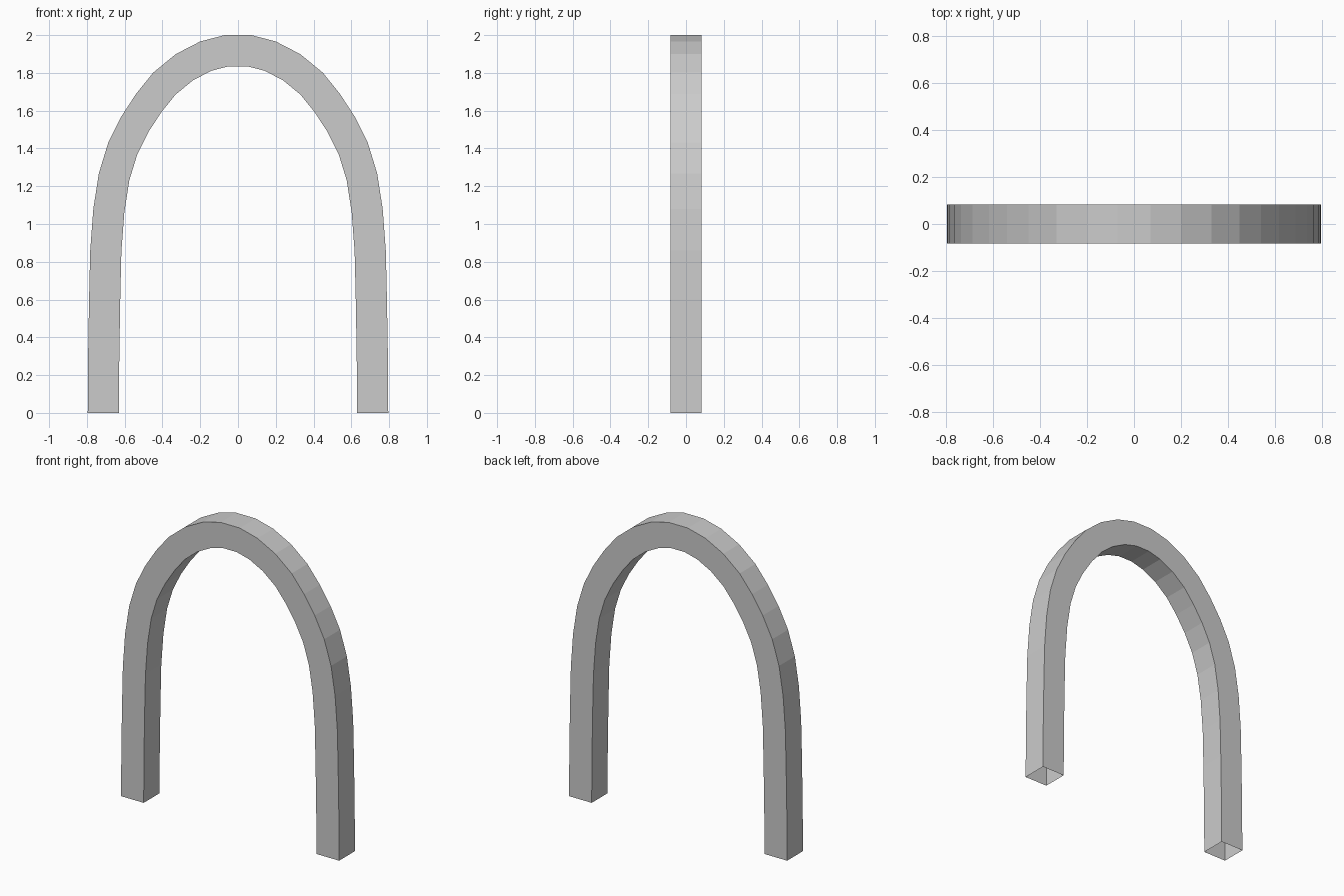
import bpy, bmesh
from mathutils import Vector

if "Cube" in bpy.data.objects:
    bpy.data.objects.remove(bpy.data.objects["Cube"])

HALF = 0.0825  # half the side of the square section

# Centre line of the right half, from the foot up to the crown
half = [(.713, 0), (.711, .3), (.706, .6), (.70, .855), (.684, 1.07),
        (.656, 1.25), (.61, 1.40), (.546, 1.528), (.473, 1.64),
        (.39, 1.743), (.284, 1.83), (.17, 1.889), (.06, 1.9175)]
path = [Vector(p) for p in half + [(-x, z) for x, z in reversed(half)]]


def normal(a, b):
    d = (b - a).normalized()
    return Vector((d.y, -d.x))


# Square section swept along the path with mitred joints
bm = bmesh.new()
rings = []
last = len(path) - 1
for i, p in enumerate(path):
    if i in (0, last):
        off = Vector((HALF if i == 0 else -HALF, 0))
    else:
        n0 = normal(path[i - 1], p)
        n = (n0 + normal(p, path[i + 1])).normalized()
        off = n * (HALF / n.dot(n0))
    o, k = p + off, p - off
    rings.append([bm.verts.new(c) for c in (
        (o.x, -HALF, o.y), (o.x, HALF, o.y), (k.x, HALF, k.y), (k.x, -HALF, k.y))])

# The feet stay open, so the arch is a hollow tube
for a, b in zip(rings, rings[1:]):
    for j in range(4):
        m = (j + 1) % 4
        bm.faces.new((a[j], a[m], b[m], b[j]))

mesh = bpy.data.meshes.new("arch")
bm.to_mesh(mesh)
bm.free()
bpy.context.collection.objects.link(bpy.data.objects.new("arch", mesh))
